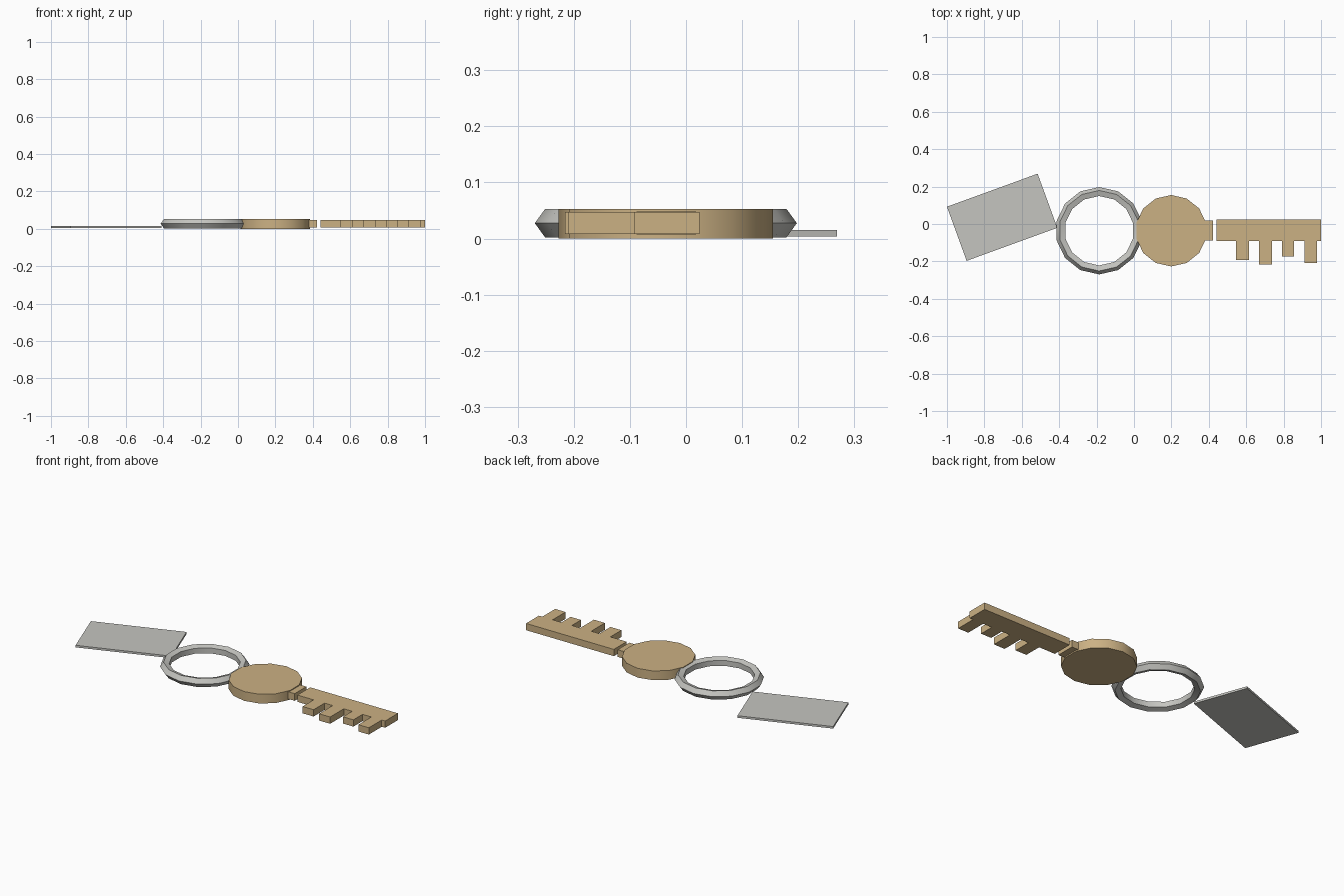
import bpy, bmesh
from math import cos, sin, pi, radians
from mathutils import Matrix

cube = bpy.data.objects.get("Cube")
if cube:
    bpy.data.objects.remove(cube)


def material(name, rgb):
    m = bpy.data.materials.new(name)
    m.use_nodes = True
    m.diffuse_color = (*rgb, 1)
    m.node_tree.nodes["Principled BSDF"].inputs["Base Color"].default_value = (*rgb, 1)
    return m


brass = material("brass", (0.60, 0.44, 0.23))
steel = material("steel", (0.56, 0.56, 0.53))


def finish(name, bm, mat, smooth=False):
    bmesh.ops.recalc_face_normals(bm, faces=bm.faces)
    mesh = bpy.data.meshes.new(name)
    bm.to_mesh(mesh)
    bm.free()
    mesh.materials.append(mat)
    ob = bpy.data.objects.new(name, mesh)
    bpy.context.collection.objects.link(ob)
    if smooth:
        bpy.ops.object.select_all(action='DESELECT')
        ob.select_set(True)
        bpy.context.view_layer.objects.active = ob
        bpy.ops.object.shade_smooth_by_angle(angle=radians(30))
    return ob


def plate(name, outline, z0, z1, mat, smooth=False):
    """Extrude a flat outline from z0 up to z1."""
    bm = bmesh.new()
    face = bm.faces.new([bm.verts.new((x, y, z0)) for x, y in outline])
    top = bmesh.ops.extrude_face_region(bm, geom=[face])["geom"]
    verts = [v for v in top if isinstance(v, bmesh.types.BMVert)]
    bmesh.ops.translate(bm, verts=verts, vec=(0, 0, z1 - z0))
    return finish(name, bm, mat, smooth)


SIDES = 14
MID_Y = -0.036
angles = [pi / 2 + 2 * pi * i / SIDES for i in range(SIDES)]

# Round key bow
plate("key_bow", [(0.199 + 0.191 * cos(a), MID_Y + 0.191 * sin(a)) for a in angles],
      0, 0.053, brass, smooth=True)

# Short neck beside the bow
plate("key_neck", [(0.37, -0.088), (0.422, -0.088), (0.422, 0.018), (0.37, 0.018)],
      0.007, 0.048, brass)

# Blade with four square teeth: start, end, tip
teeth = [(0.545, 0.615, -0.192), (0.667, 0.737, -0.216),
         (0.79, 0.856, -0.175), (0.912, 0.978, -0.209)]
base = -0.092
outline = [(0.442, 0.024), (0.442, base)]
for x0, x1, tip in teeth:
    outline += [(x0, base), (x0, tip), (x1, tip), (x1, base)]
outline += [(1.0, base), (1.0, 0.024)]
plate("key_blade", outline, 0.008, 0.047, brass)

# Split ring with a five-sided section, ridge facing outwards
bm = bmesh.new()
loops = []
for a in angles:
    loop = []
    for k in range(5):
        t = 2 * pi * k / 5
        r = 0.207 + 0.0265 * cos(t)
        loop.append(bm.verts.new((-0.186 + r * cos(a), MID_Y + r * sin(a),
                                  0.0275 + 0.0265 * sin(t))))
    loops.append(loop)
for i in range(SIDES):
    a, b = loops[i - 1], loops[i]
    for k in range(5):
        bm.faces.new((a[k - 1], b[k - 1], b[k], a[k]))
finish("key_ring", bm, steel, smooth=True)

# Thin rectangular tag, turned in plan
bm = bmesh.new()
bmesh.ops.create_cube(bm, size=1, matrix=Matrix.Translation((-0.705, 0.036, 0.0095))
                      @ Matrix.Rotation(radians(20), 4, 'Z')
                      @ Matrix.Diagonal((0.516, 0.308, 0.012, 1)))
finish("key_tag", bm, steel)
